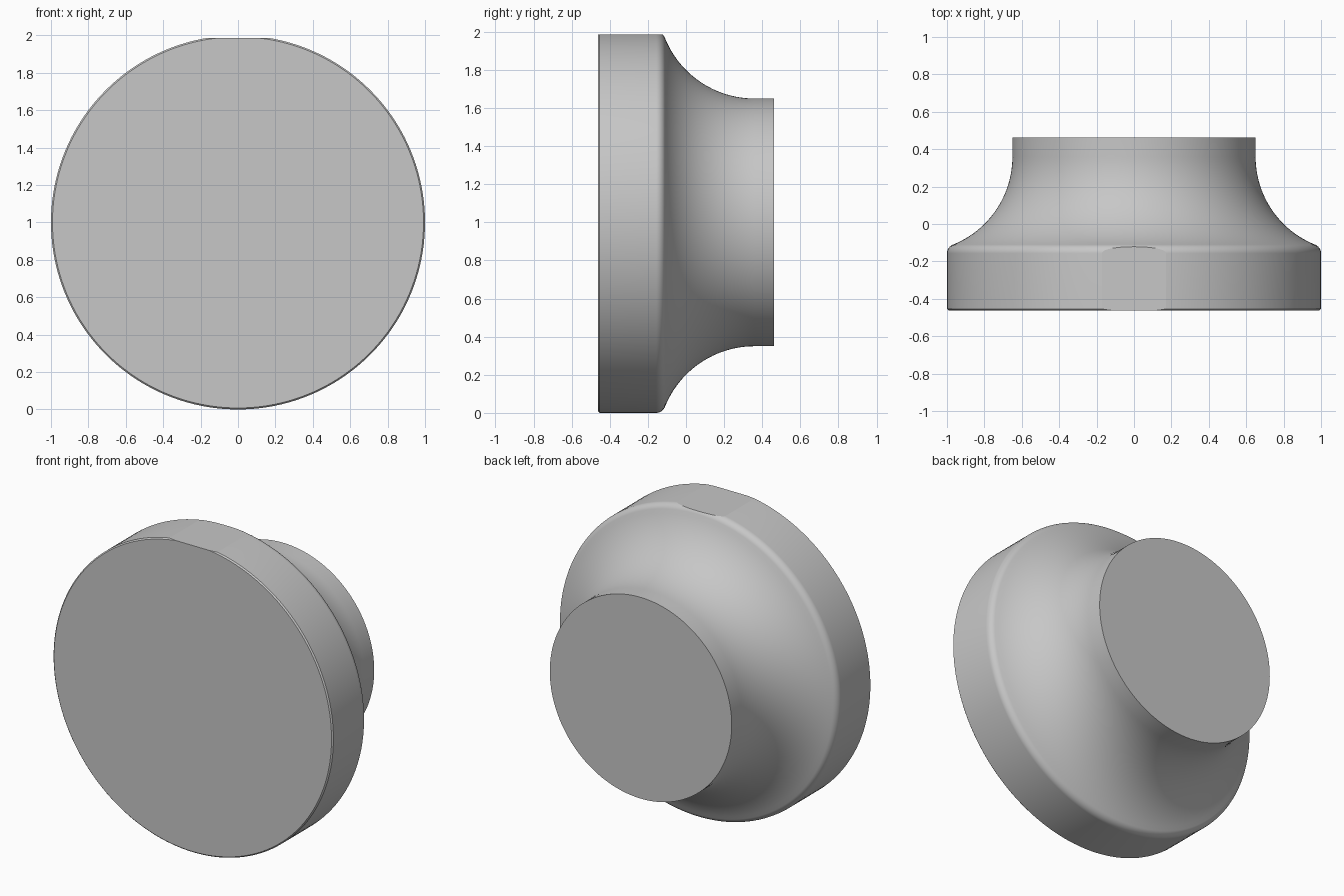
import bpy, bmesh, math
from mathutils import Vector

cube = bpy.data.objects.get("Cube")
if cube:
    bpy.data.objects.remove(cube, do_unlink=True)

grey = bpy.data.materials.new("plain grey")
grey.use_nodes = True
colour = (0.57, 0.57, 0.57, 1)
grey.diffuse_color = colour
grey.node_tree.nodes["Principled BSDF"].inputs["Base Color"].default_value = colour

# Main sizes: rim radius 1, neck radius, depth, concave flare and rim fillet
NECK, HALF_DEPTH, FLARE, FILLET, CHAMFER = 0.65, 0.462, 0.507, 0.05, 0.008
FLARE_Y, FLAT_Z, SEGMENTS = 0.36, 1.985, 160

flare_r = NECK + FLARE
fillet_r = 1 - FILLET
reach = FLARE + FILLET
fillet_y = FLARE_Y - math.sqrt(reach ** 2 - (flare_r - fillet_r) ** 2)
meet = math.atan2(FLARE_Y - fillet_y, flare_r - fillet_r)

# Profile as (radius, y): chamfered face, rim, rounded edge, flare, neck
profile = [(0, -HALF_DEPTH), (1 - CHAMFER, -HALF_DEPTH), (1, -HALF_DEPTH + CHAMFER)]
for i in range(13):
    a = meet * i / 12
    profile.append((fillet_r + FILLET * math.cos(a), fillet_y + FILLET * math.sin(a)))
for i in range(1, 25):
    a = meet * (1 - i / 24)
    profile.append((flare_r - FLARE * math.cos(a), FLARE_Y - FLARE * math.sin(a)))
profile += [(NECK, HALF_DEPTH), (0, HALF_DEPTH)]

# Turn the profile about the y axis
bm = bmesh.new()
verts = [bm.verts.new((r, y, 1)) for r, y in profile]
edges = [bm.edges.new(pair) for pair in zip(verts, verts[1:])]
bmesh.ops.spin(bm, geom=verts + edges, cent=(0, 0, 1), axis=(0, 1, 0),
               angle=math.tau, steps=SEGMENTS, use_duplicate=False)
bmesh.ops.remove_doubles(bm, verts=bm.verts, dist=0.0001)

# Shave the small flat on top of the rim
cut = bmesh.ops.bisect_plane(bm, geom=bm.verts[:] + bm.edges[:] + bm.faces[:],
                             plane_co=(0, 0, FLAT_Z), plane_no=(0, 0, 1), clear_outer=True)
rim_cut = [e for e in cut["geom_cut"] if isinstance(e, bmesh.types.BMEdge)]
bmesh.ops.contextual_create(bm, geom=rim_cut)
bmesh.ops.recalc_face_normals(bm, faces=bm.faces)
for e in rim_cut:
    e.smooth = False

mesh = bpy.data.meshes.new("flared_knob")
bm.to_mesh(mesh)
bm.free()
mesh.materials.append(grey)
knob = bpy.data.objects.new("flared_knob", mesh)
bpy.context.collection.objects.link(knob)

bpy.ops.object.select_all(action='DESELECT')
knob.select_set(True)
bpy.context.view_layer.objects.active = knob
bpy.ops.object.shade_smooth_by_angle(angle=math.radians(30), keep_sharp_edges=True)
